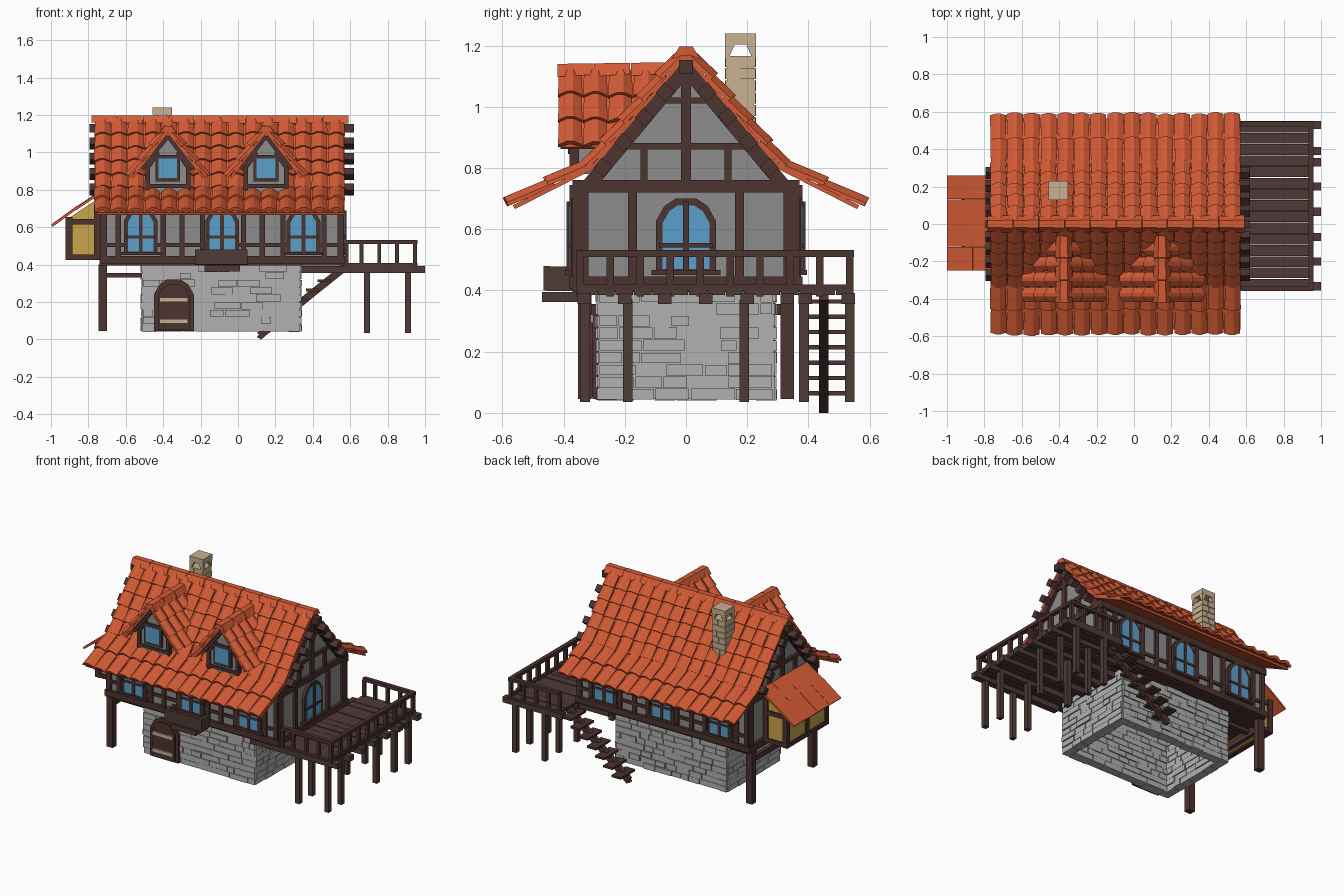
import bpy, bmesh, math, random
from mathutils import Vector as V

if "Cube" in bpy.data.objects:
    bpy.data.objects.remove(bpy.data.objects["Cube"])

random.seed(4)
R = random.uniform


def mat(name, r, g, b):
    m = bpy.data.materials.new(name)
    m.diffuse_color = (r, g, b, 1)
    m.use_nodes = True
    m.node_tree.nodes["Principled BSDF"].inputs["Base Color"].default_value = m.diffuse_color
    return m


WOOD = mat("dark_wood", .072, .033, .030)
DECK = mat("deck_wood", .078, .044, .038)
TILE = mat("roof_tile", .66, .105, .036)
GLASS = mat("glass", .10, .35, .60)
CREAM = mat("cream_stone", .58, .44, .28)
YELLOW = mat("yellow_plaster", .58, .38, .07)
PLASTER = mat("plaster", .27, .27, .27)
STONE = mat("stone", .44, .44, .44)


class Part:
    """Collects solids into one named mesh object."""
    def __init__(self, name, material):
        self.name, self.mat, self.bm = name, material, bmesh.new()

    def prism(self, a, vec=None, b=None):
        a = [V(p) for p in a]
        b = [V(p) for p in b] if b else [p + V(vec) for p in a]
        a, b = [self.bm.verts.new(p) for p in a], [self.bm.verts.new(p) for p in b]
        n = len(a)
        self.bm.faces.new(a[::-1])
        self.bm.faces.new(b)
        for i in range(n):
            self.bm.faces.new((a[i], a[(i + 1) % n], b[(i + 1) % n], b[i]))

    def box(self, x0, x1, y0, y1, z0, z1):
        self.prism([(x0, y0, z0), (x1, y0, z0), (x1, y1, z0), (x0, y1, z0)], (0, 0, z1 - z0))

    def beam(self, p, q, w, h, up=(0, 0, 1)):
        p, q = V(p), V(q)
        s = (q - p).cross(V(up)).normalized()
        u = s.cross(q - p).normalized()
        self.prism([p + s * i * w / 2 + u * j * h / 2 for i, j in ((-1, -1), (1, -1), (1, 1), (-1, 1))], q - p)

    def tile(self, top, side, down, n, w, length):
        # bent roof tile: ridged section, lower end lifted over the next row
        def ring(c, k):
            sec = ((-.5, 0), (-.5, .012), (-.12, .032), (.12, .032), (.5, .012), (.5, 0), (0, .014))
            return [c + side * u * w * k + n * h for u, h in sec]
        low = top + down * (length + .015) + n * .012
        self.prism(ring(top, .93), b=ring(low, 1.0))

    def done(self):
        bmesh.ops.recalc_face_normals(self.bm, faces=self.bm.faces)
        me = bpy.data.meshes.new(self.name)
        self.bm.to_mesh(me)
        self.bm.free()
        me.materials.append(self.mat)
        bpy.context.collection.objects.link(bpy.data.objects.new(self.name, me))


def arch(w, z0, z1):
    h = [(w, z0), (w, z1 - .75 * w), (.72 * w, z1 - .25 * w), (.35 * w, z1)]
    return h + [(-u, z) for u, z in h[::-1]]


# Wall mappings: (along, outward depth, height) to world
SIDES = {"front": lambda u, d, z: V((u, -.36 - d, z)), "back": lambda u, d, z: V((u, .36 + d, z)),
         "right": lambda u, d, z: V((.55 + d, u, z)), "left": lambda u, d, z: V((-.72 - d, u, z))}

# Stone base: hollow walls faced with uneven blocks
p = Part("stone_base", STONE)
X0, X1, Y = -.51, .33, .285
for a in ((X0, X1, -Y, -Y + .05), (X0, X1, Y - .05, Y), (X0, X0 + .05, -Y, Y), (X1 - .05, X1, -Y, Y)):
    p.box(*a, .045, .40)
for r in range(9):
    z = .04 + r * .04
    for lo, hi, edge, along_x in ((X0, X1, -Y, 1), (X0, X1, Y, 1), (-Y, Y, X0, 0), (-Y, Y, X1, 0)):
        inward = 1 if edge < 0 else -1
        u = lo
        while u < hi - .001:
            v = u + R(.05, .15)
            v = hi if v > hi - .04 else v
            e0, e1 = sorted((edge - inward * R(.001, .012), edge + inward * R(.052, .058)))
            s = (u + .002, v - R(.001, .005))
            z0, z1 = z + R(0, .004), z + .04 - R(0, .004)
            p.box(*s, e0, e1, z0, z1) if along_x else p.box(e0, e1, *s, z0, z1)
            u = v
p.done()

# Base door
p, q = Part("cellar_door", WOOD), Part("door_bands", CREAM)
p.prism([(-.343 + u, -.27, z) for u, z in arch(.107, .045, .32)], (0, -.035, 0))
p.prism([(-.343 + u, -.27, z) for u, z in arch(.085, .05, .295)], (0, -.045, 0))
for z in (.085, .20):
    q.box(-.42, -.266, -.325, -.29, z, z + .025)
p.done(), q.done()

# Upper storey with gables
p = Part("house_walls", PLASTER)
p.prism([(-.72, y, z) for y, z in ((-.36, .41), (.36, .41), (.36, .745), (.30, .775), (0, 1.135), (-.30, .775), (-.36, .745))], (1.27, 0, 0))
p.done()

# Timber framing, windows and purlins
p, g = Part("timber_frame", WOOD), Part("windows", GLASS)


def bar(f, u0, u1, z0, z1, d=.016, part=p):
    part.prism([f(u0, -.01, z0), f(u1, -.01, z0), f(u1, -.01, z1), f(u0, -.01, z1)], f(0, d, 0) - f(0, -.01, 0))


def window(f, c, w, z0, z1):
    out = f(0, .02, 0) - f(0, -.01, 0)
    p.prism([f(c + u, -.01, z) for u, z in arch(w, z0, z1)], out)
    g.prism([f(c + u, -.01, z) for u, z in arch(w - .022, z0 + .02, z1 - .022)], out * 1.15)
    bar(f, c - .01, c + .01, z0, z1 - .01, .03)
    bar(f, c - w + .01, c + w - .01, z0 + .09, z0 + .105, .03)
    bar(f, c - w - .015, c + w + .015, z0, z0 + .016, .035)


p.box(-.74, .57, -.37, .37, .395, .415)
for side in ("front", "back"):
    f = SIDES[side]
    bar(f, -.74, .57, .405, .445, .02)
    bar(f, -.74, .57, .70, .745, .02)
    bar(f, -.73, .56, .495, .515, .012)
    for u in (-.715, -.64, -.40, -.30, -.19, .03, .13, .24, .46, .545):
        bar(f, u - .014, u + .014, .42, .73)
    for c in (-.52, -.085, .35):
        window(f, c, .09, .45, .70)
for side in ("right", "left"):
    f = SIDES[side]
    bar(f, -.37, .37, .405, .445, .02)
    bar(f, -.37, .37, .72, .76, .02)
    bar(f, -.215, .215, .86, .882)
    bar(f, -.10, .10, 1.01, 1.03)
    bar(f, -.016, .016, .75, 1.12)
    for s in (-1, 1):
        for u, w, z0, z1 in ((.345, .026, .42, .74), (.175, .015, .42, .73), (.137, .012, .75, .87)):
            bar(f, s * u - w, s * u + w, z0, z1)
        p.beam(f(0, 0, 1.125), f(s * .325, 0, .735), .04, .045)
    if side == "right":
        window(f, 0, .098, .45, .70)
for i in range(5):
    y, z = i * .068, 1.13 - i * .082
    for s in ((-1, 1) if i else (1,)):
        p.beam((-.795, s * y, z), (.62, s * y, z), .045, .045, (0, s * .77 if i else 0, .64))
# left end posts and ties
for y in (-.33, .33):
    p.box(-.745, -.70, y - .022, y + .022, .045, .40)
    p.box(-.70, -.50, y * .75 - .015, y * .75 + .015, .33, .355)
p.box(-.735, -.71, -.33, .33, .32, .355)
p.done()

# Main roof: steep slope breaking to a flatter eave
t = Part("main_roof_tiles", TILE)
NC, W = 15, 1.34 / 15
for s in (-1, 1):
    for (y0, z0), (y1, z1), rows in (((0, 1.165), (.30, .805), 5), ((.30, .805), (.562, .672), 2)):
        a, b = V((0, s * y0, z0)), V((0, s * y1, z1))
        d = (b - a).normalized()
        n = V((0, s * -d.z, abs(d.y)))
        L = (b - a).length / rows
        t.beam(a + V((-.76, 0, 0)) + d * L * rows / 2, a + V((.57, 0, 0)) + d * L * rows / 2, (b - a).length, .014, n)
        for r in range(rows):
            for c in range(NC):
                x = -.77 + W * (c + .5) + R(-.003, .003)
                t.tile(a + V((x, 0, 0)) + d * (r * L + R(-.006, .004)), V((1, 0, 0)), d, n, W * .97, L)


def ridge(part, a, b, side, count, h=.04):
    a, b = V(a), V(b)
    for i in range(count):
        def ring(c, k):
            return [c + side * u * k + V((0, 0, z * k)) for u, z in ((-.045, -h), (-.02, 0), (.02, 0), (.045, -h), (.02, -.03), (-.02, -.03))]
        part.prism(ring(a.lerp(b, (i + .02) / count), .92), b=ring(a.lerp(b, (i + 1) / count), 1.06))


ridge(t, (-.785, 0, 1.197), (.59, 0, 1.197), V((0, 1, 0)), 10)
t.done()

# Dormers
p, w, g2, t = Part("dormer_walls", PLASTER), Part("dormer_frames", WOOD), g, Part("dormer_roofs", TILE)
for cx in (-.375, .15):
    p.prism([(cx + u, -.37, z) for u, z in ((-.11, .78), (.11, .78), (.11, .95), (0, 1.09), (-.11, .95))], (0, .31, 0))
    w.box(cx - .066, cx + .066, -.385, -.36, .845, .985)
    g2.box(cx - .05, cx + .05, -.39, -.36, .862, .968)
    w.box(cx - .11, cx + .11, -.38, -.36, .81, .83)
    for s in (-1, 1):
        w.box(cx + s * .108 - .012, cx + s * .108 + .012, -.38, -.35, .80, .95)
        w.beam((cx + s * .10, -.372, .925), (cx + s * .05, -.372, 1.0), .02, .018)
        w.beam((cx, -.37, 1.085), (cx + s * .135, -.37, .91), .04, .02)
        a, b = V((cx, 0, 1.11)), V((cx + s * .19, 0, .865))
        d = (b - a).normalized()
        n = V((s * -d.z, 0, abs(d.x)))
        L = (b - a).length / 3
        t.beam(a.lerp(b, .5) + V((0, -.41, 0)), a.lerp(b, .5) + V((0, -.10, 0)), (b - a).length, .012, n)
        for r in range(3):
            for c in range(4 - r):
                t.tile(a + V((0, -.378 + c * .082, 0)) + d * (r * L + R(-.004, .004)), V((0, 1, 0)), d, n, .08, L - .008)
    ridge(t, (cx, -.06, 1.145), (cx, -.42, 1.14), V((1, 0, 0)), 3)
p.done(), w.done(), g.done(), t.done()

# Chimney: shaft, tapered corner posts around the vents, cap
p = Part("chimney", CREAM)
cx, cy = -.405, .178
p.box(cx - .044, cx + .044, cy - .044, cy + .044, .90, 1.165)
for r in range(6):
    for s in (-1, 1):
        j = R(-.02, .02)
        p.box(cx - .05, cx + j, cy + min(0, s * .05), cy + max(0, s * .05), .93 + r * .04, .965 + r * .04)
        p.box(cx + j + .004, cx + R(.046, .05), cy + min(0, s * .049), cy + max(0, s * .049), .93 + r * .04, .966 + r * .04)
for sx in (-1, 1):
    for sy in (-1, 1):
        def sq(i, z):
            return [(cx + sx * u, cy + sy * v, z) for u, v in ((.05, .05), (i, .05), (i, i), (.05, i))]
        p.prism(sq(.038, 1.16), b=sq(.018, 1.205))
p.box(cx - .051, cx + .051, cy - .051, cy + .051, 1.203, 1.24)
p.done()

# Left bay with lean-to roof
p, w, t = Part("bay_walls", YELLOW), Part("bay_frame", WOOD), Part("bay_roof", TILE)
p.prism([(x, -.21, z) for x, z in ((-.91, .435), (-.73, .435), (-.73, .765), (-.91, .645))], (0, .42, 0))
for y in (-.21, .21):
    w.box(-.922, -.885, y - .016, y + .016, .425, .655)
    w.box(-.77, -.735, y - .012, y + .012, .425, .72)
    for z in (.425, .615):
        w.box(-.915, -.735, y - .012, y + .012, z, z + .028)
for z in (.425, .62):
    w.box(-.922, -.89, -.21, .21, z, z + .028)
w.box(-.92, -.89, -.015, .015, .43, .64)
for i in range(4):
    y = -.185 + i * .127
    for a, b, dz in (((-.735, .785), (-.87, .695), 0), ((-.86, .708), (-.995, .61), -.004)):
        k = R(0, .004)
        t.beam((a[0], y, a[1] + dz + k), (b[0], y, b[1] + dz + k), .125, .013)
p.done(), w.done(), t.done()

# Front planter box
p = Part("planter_box", DECK)
p.box(-.18, .01, -.47, -.34, .362, .395)
p.box(-.23, .05, -.455, -.36, .398, .42)
p.box(-.23, .05, -.465, -.445, .40, .48)
for x in (-.23, .03):
    p.box(x, x + .02, -.465, -.37, .40, .478)
p.done()

# Side deck: planks, joists, posts and railing
p = Part("deck", DECK)
for i in range(15):
    y = -.35 + i * .06
    p.box(.565, .96, y, y + .057, .385, .405 + R(-.003, .003))
for y in (-.333, -.2, -.07, .065, .2, .33, .39, .53):
    p.box(.34 if y < .35 else .55, 1.0, y - .022, y + .022, .355, .392)
for y in (-.33, -.19, .19, .385, .535):
    for x in (.69, .91):
        p.box(x - .016, x + .016, y - .016, y + .016, .035, .37)
p.done()
p = Part("deck_railing", WOOD)
for y in (-.345, .535):
    p.box(.575, .96, y - .014, y + .014, .51, .532)
    for x in (.58, .66, .755, .85):
        p.box(x - .01, x + .01, y - .01, y + .01, .40, .515)
p.box(.932, .96, -.359, .549, .51, .532)
p.box(.937, .957, -.35, .54, .40, .42)
for i in range(10):
    y = -.345 + i * .0978
    p.box(.935, .957, y - .012, y + .012, .38, .515)
p.done()

# Back stair down along the house
p = Part("back_stair", WOOD)
p.beam((.57, .45, .385), (.115, .45, .02), .032, .04)
for i in range(7):
    x, z = .15 + i * .062, .045 + i * .05
    p.box(x - .035, x + .035, .385, .54, z + .012, z + .026)
    p.box(x - .005, x + .02, .435, .465, z - .01, z + .014)
p.prism([(.10, .435, .012), (.125, .435, 0), (.16, .435, .03), (.13, .435, .045)], (0, .03, 0))
p.done()
